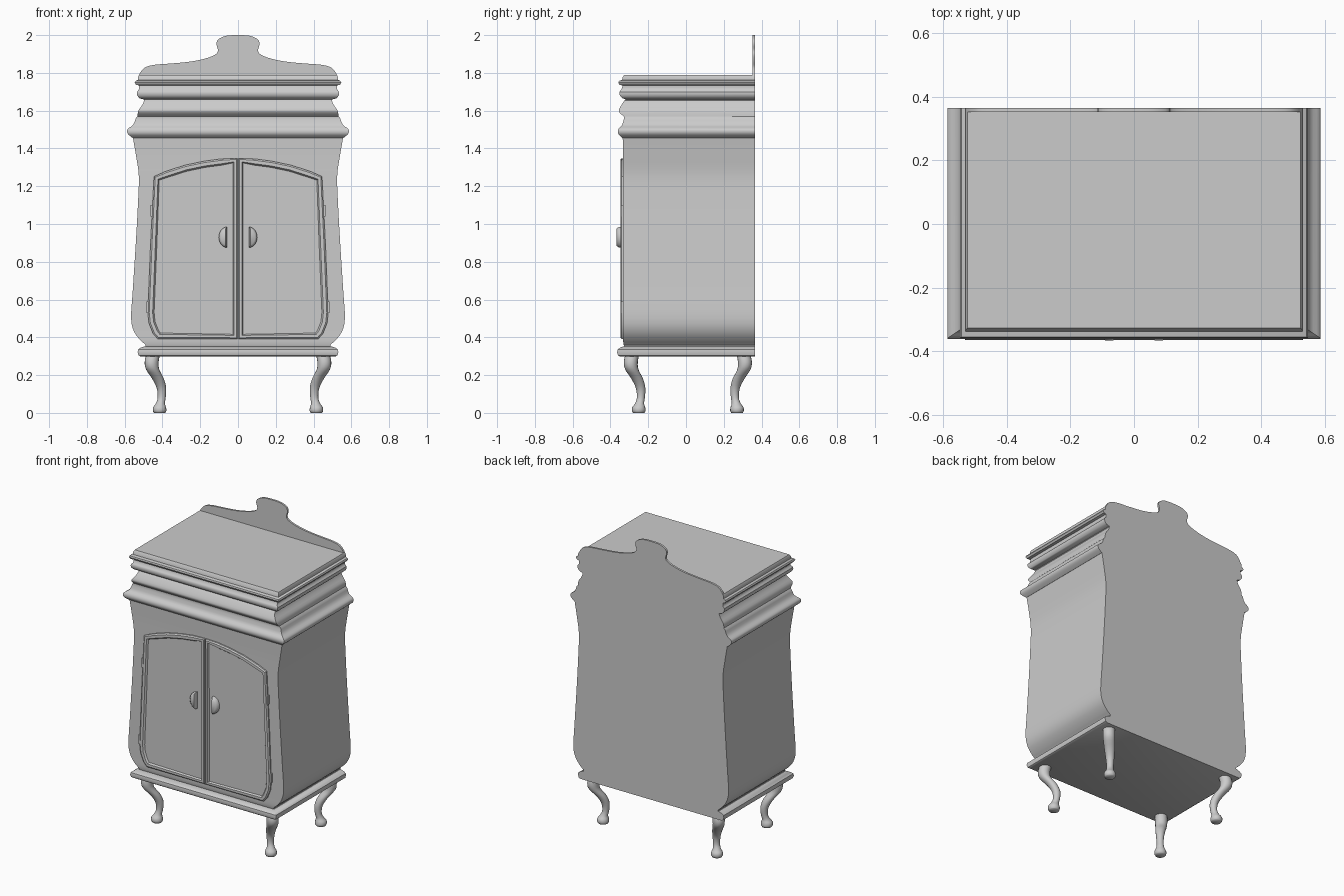
import bpy, bmesh, math
from mathutils import Vector

if "Cube" in bpy.data.objects:
    bpy.data.objects.remove(bpy.data.objects["Cube"])

BACK = 0.365


def finish(bm, name, angle=35):
    bmesh.ops.recalc_face_normals(bm, faces=bm.faces[:])
    me = bpy.data.meshes.new(name)
    bm.to_mesh(me)
    bm.free()
    ob = bpy.data.objects.new(name, me)
    bpy.context.collection.objects.link(ob)
    bpy.ops.object.select_all(action='DESELECT')
    ob.select_set(True)
    bpy.context.view_layer.objects.active = ob
    bpy.ops.object.shade_smooth_by_angle(angle=math.radians(angle))
    return ob


def spline(pts, n):
    # Catmull-Rom resampling of a profile
    p = [Vector(q) for q in pts]
    p = [p[0]] + p + [p[-1]]
    out = []
    for i in range(1, len(p) - 2):
        a, b, c, d = p[i - 1:i + 3]
        for k in range(n):
            t = k / n
            out.append(0.5 * (2 * b + (c - a) * t + (2 * a - 5 * b + 4 * c - d) * t ** 2
                              + (3 * b - a - 3 * c + d) * t ** 3))
    return out + [p[-1]]


def loft(rings, name, angle=35):
    bm = bmesh.new()
    loops = [[bm.verts.new(v) for v in r] for r in rings]
    n = len(loops[0])
    for a, b in zip(loops, loops[1:]):
        for i in range(n):
            j = (i + 1) % n
            bm.faces.new((a[i], a[j], b[j], b[i]))
    bm.faces.new(loops[0])
    bm.faces.new(loops[-1])
    return finish(bm, name, angle)


def case(profile, name):
    # profile rows: height, half width, front y; the back stays flat
    return loft([[(-w, y, z), (w, y, z), (w, BACK, z), (-w, BACK, z)]
                 for z, w, y in profile], name)


def plate(pts, y0, y1):
    # outline in x/z extruded towards the front; returns the front face
    bm = bmesh.new()
    f = bm.faces.new([bm.verts.new((x, y0, z)) for x, z in pts])
    r = bmesh.ops.extrude_face_region(bm, geom=[f], use_keep_orig=True)
    vs = [g for g in r['geom'] if isinstance(g, bmesh.types.BMVert)]
    bmesh.ops.translate(bm, verts=vs, vec=(0, y1 - y0, 0))
    bmesh.ops.recalc_face_normals(bm, faces=bm.faces[:])
    front = min(bm.faces, key=lambda q: q.calc_center_median().y)
    return bm, front


# Base moulding
case([(0.298, 0.515, -0.35), (0.305, 0.527, -0.36), (0.32, 0.531, -0.365),
      (0.335, 0.53, -0.362), (0.345, 0.515, -0.35), (0.352, 0.495, -0.33)], "base_moulding")

# Bombe body
case(spline([(0.345, 0.497, -0.325), (0.36, 0.49, -0.33), (0.385, 0.517, -0.333),
             (0.43, 0.55, -0.333), (0.50, 0.566, -0.333), (0.65, 0.557, -0.333),
             (0.90, 0.541, -0.333), (1.10, 0.53, -0.333), (1.25, 0.525, -0.333),
             (1.35, 0.538, -0.333), (1.455, 0.556, -0.335)], 3), "body")

# Stepped cornice
case([(1.455, 0.557, -0.336)] +
     spline([(1.46, 0.564, -0.342), (1.475, 0.581, -0.357), (1.49, 0.587, -0.361),
             (1.505, 0.582, -0.356), (1.525, 0.555, -0.338), (1.56, 0.541, -0.328)], 3) +
     spline([(1.57, 0.532, -0.330), (1.59, 0.530, -0.352), (1.605, 0.525, -0.355),
             (1.63, 0.507, -0.342), (1.655, 0.497, -0.325), (1.66, 0.502, -0.32)], 2) +
     spline([(1.665, 0.52, -0.335), (1.68, 0.533, -0.35), (1.70, 0.535, -0.352),
             (1.712, 0.525, -0.342), (1.733, 0.524, -0.335)], 2) +
     [(1.737, 0.54, -0.352), (1.748, 0.547, -0.358), (1.757, 0.543, -0.355),
      (1.763, 0.53, -0.338), (1.778, 0.53, -0.335), (1.79, 0.524, -0.327)], "cornice")

# Scrolled back crest
half = spline([(0.525, 1.785), (0.515, 1.805), (0.49, 1.83), (0.44, 1.843), (0.35, 1.85),
               (0.25, 1.86), (0.17, 1.877), (0.12, 1.897), (0.106, 1.92), (0.114, 1.95),
               (0.107, 1.975), (0.075, 1.993), (0.04, 1.999), (0, 2.0)], 3)
outline = [(p.x, p.y) for p in half]
outline += [(-x, z) for x, z in reversed(outline[:-1])]
bm, _ = plate(outline, BACK, 0.352)
finish(bm, "back_crest")

# Doors, handles and hinges, mirrored left and right
door = [(0.003, 0.392), (0.425, 0.392), (0.45, 0.42), (0.472, 0.475), (0.478, 0.53),
        (0.463, 0.90), (0.445, 1.252), (0.38, 1.28), (0.28, 1.312), (0.18, 1.333),
        (0.09, 1.345), (0.003, 1.348)]
arc = [math.radians(-90 + 15 * i) for i in range(13)]
pull = [(0.058 + 0.044 * math.cos(a), 0.93 + 0.055 * math.sin(a)) for a in arc]
for s, side in ((1, "right"), (-1, "left")):
    bm, front = plate([(s * x, z) for x, z in door], -0.325, -0.342)
    bmesh.ops.inset_region(bm, faces=[front], thickness=0.008, depth=0.006)
    bmesh.ops.inset_region(bm, faces=[front], thickness=0.018, depth=0.0)
    bmesh.ops.inset_region(bm, faces=[front], thickness=0.008, depth=-0.011)
    finish(bm, side + "_door", 25)

    bm, front = plate([(s * x, z) for x, z in pull], -0.332, -0.355)
    bmesh.ops.inset_region(bm, faces=[front], thickness=0.012, depth=0.012)
    finish(bm, side + "_handle", 50)

    for i, (x, z) in enumerate(((0.457, 1.07), (0.479, 0.56))):
        x *= s
        bm, _ = plate([(x - 0.005, z - 0.03), (x + 0.005, z - 0.03),
                       (x + 0.005, z + 0.03), (x - 0.005, z + 0.03)], -0.325, -0.345)
        finish(bm, f"{side}_hinge_{i + 1}")

# Cabriole legs: height, diagonal offset from the foot, radius
leg = spline([(0.31, 0.034, 0.036), (0.27, 0.042, 0.037), (0.23, 0.037, 0.035),
              (0.18, 0.008, 0.031), (0.13, -0.010, 0.025), (0.08, -0.011, 0.021),
              (0.05, -0.004, 0.024), (0.03, 0.0, 0.034), (0.012, 0.0, 0.036),
              (0.0, 0.0, 0.030)], 3)
for sx in (1, -1):
    for sy in (1, -1):
        rings = []
        for z, o, r in leg:
            cx, cy = sx * (0.415 + o), 0.01 + sy * (0.26 + o)
            rings.append([(cx + r * math.cos(k * math.tau / 16),
                           cy + r * math.sin(k * math.tau / 16), z) for k in range(16)])
        loft(rings, ("back" if sy > 0 else "front") + ("_right" if sx > 0 else "_left") + "_leg", 60)
